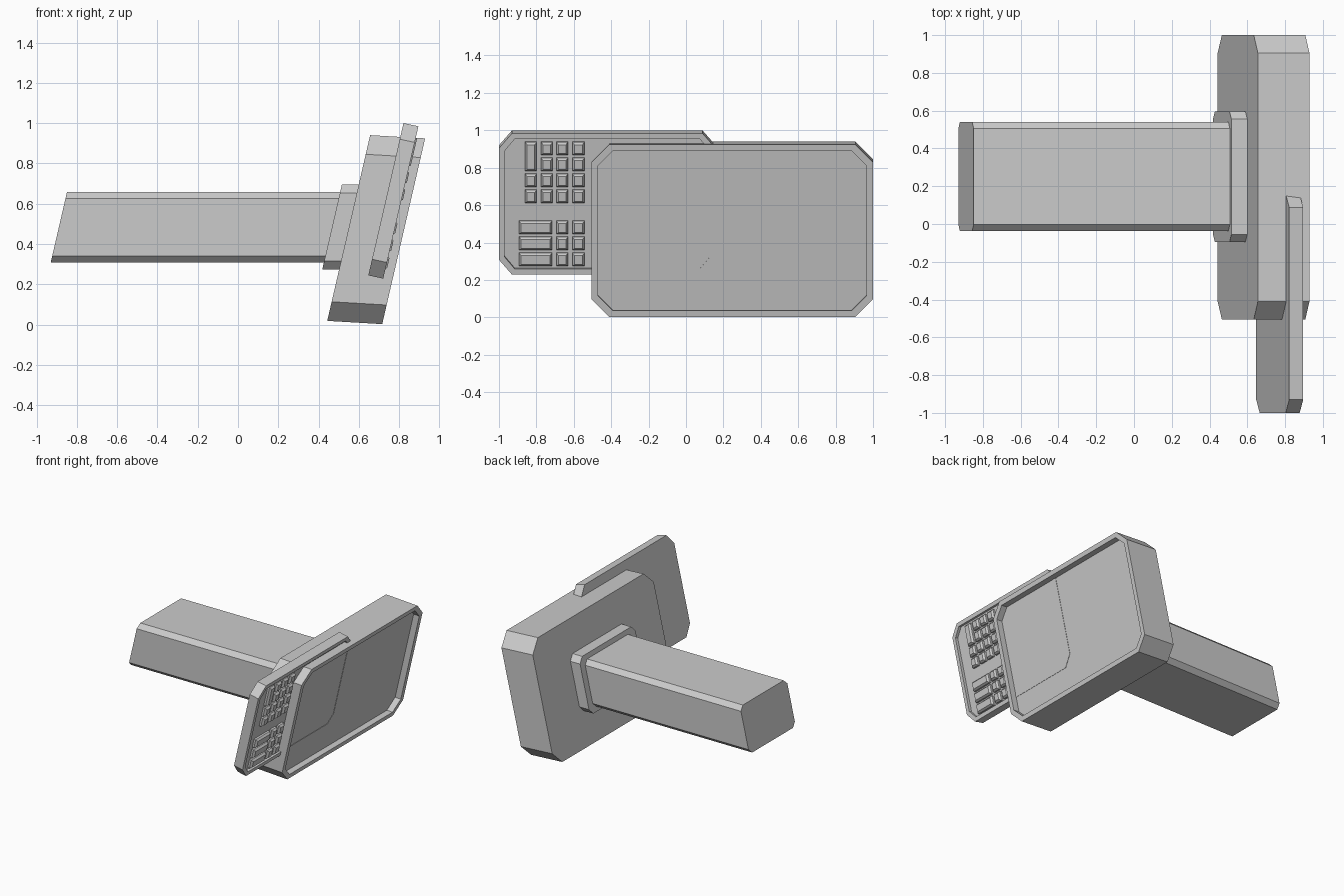
import bpy, bmesh
from mathutils import Vector

if "Cube" in bpy.data.objects:
    bpy.data.objects.remove(bpy.data.objects["Cube"])

LEAN = 0.231  # every part leans back: x shift per unit of height


def outline(y0, y1, h, cy, ch, inset=0.0):
    """Rectangle with clipped corners as (y, height) pairs, optionally inset."""
    a, b, lo, hi = y0 + inset, y1 - inset, inset, h - inset
    if cy == 0:
        return [(a, lo), (b, lo), (b, hi), (a, hi)]
    cy, ch = cy - inset * 0.5, ch - inset * 0.5
    return [(a + cy, lo), (b - cy, lo), (b, lo + ch), (b, hi - ch),
            (b - cy, hi), (a + cy, hi), (a, hi - ch), (a, lo + ch)]


def loft(name, origin, depth, sections):
    """Join outlines placed along the depth direction; cap both ends."""
    bm = bmesh.new()
    o, d = Vector(origin), Vector(depth)
    rings = []
    for pts, t in sections:
        rings.append([bm.verts.new((o.x + LEAN * h + d.x * t, y, o.y + h + d.y * t))
                      for y, h in pts])
    for r, s in zip(rings, rings[1:]):
        n = len(r)
        for i in range(n):
            bm.faces.new((r[i], r[(i + 1) % n], s[(i + 1) % n], s[i]))
    bm.faces.new(rings[0][::-1])
    bm.faces.new(rings[-1])
    bmesh.ops.recalc_face_normals(bm, faces=bm.faces)
    me = bpy.data.meshes.new(name)
    bm.to_mesh(me)
    bm.free()
    ob = bpy.data.objects.new(name, me)
    bpy.context.collection.objects.link(ob)
    return ob


def block(name, origin, depth, y0, y1, h, cy, ch, rim=0.0, floor=0.0):
    """Clipped-corner block; with a rim its front is recessed down to floor."""
    full = outline(y0, y1, h, cy, ch)
    sections = [(full, 0), (full, 1)]
    if rim:
        inner = outline(y0, y1, h, cy, ch, rim)
        sections += [(inner, 1), (inner, floor)]
    return loft(name, origin, depth, sections)


# Screen housing with recessed display
block("screen_housing", (0.443, 0.018), (0.273, -0.016), -0.505, 1.0, 0.922,
      0.095, 0.095, rim=0.035, floor=0.82)

# Mounting arm and its collar
block("mounting_arm", (-0.93, 0.307), (1.38, 0.0), -0.037, 0.54, 0.352, 0.035, 0.034)
block("arm_collar", (0.418, 0.272), (0.09, 0.0), -0.095, 0.595, 0.424, 0.04, 0.043)

# Keypad plate behind the screen edge
block("keypad_plate", (0.647, 0.244), (0.074, -0.016), -1.0, 0.158, 0.756,
      0.07, 0.08, rim=0.03, floor=0.7)

# Keys: columns and rows as (start, end) in y and z
cols = [(-0.86, -0.798), (-0.775, -0.713), (-0.693, -0.631), (-0.608, -0.543)]
upper = [(0.866, 0.935), (0.78, 0.85), (0.695, 0.765), (0.61, 0.68)]
lower = [(0.444, 0.513), (0.358, 0.428), (0.272, 0.342)]
wide = (-0.892, -0.717)

keys = [(c, r) for c in cols for r in upper if not (c == cols[0] and r in upper[:2])]
keys.append((cols[0], (upper[1][0], upper[0][1])))
keys += [(c, r) for c in [wide] + cols[2:] for r in lower]

for i, ((y0, y1), (z0, z1)) in enumerate(keys):
    base = z0 - 0.23
    origin = (0.721 + LEAN * base, z0)
    h = z1 - z0
    loft(f"key_{i:02d}", origin, (0.074, -0.016),
         [(outline(y0, y1, h, 0, 0), -0.35),
          (outline(y0, y1, h, 0, 0), -0.1),
          (outline(y0, y1, h, 0, 0, 0.011), 0.1)])
